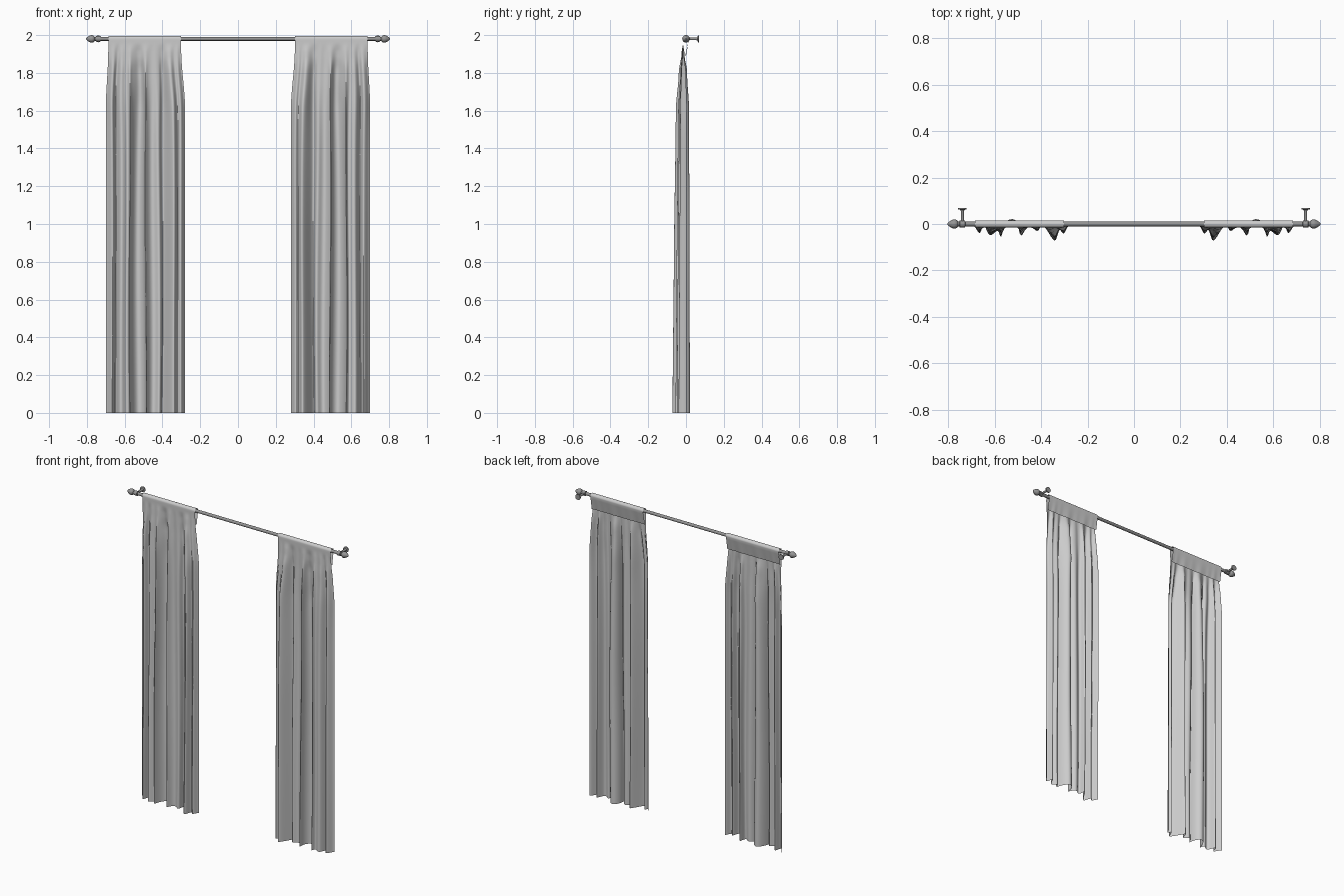
import bpy, bmesh, math
from mathutils import Vector, Matrix

cube = bpy.data.objects.get("Cube")
if cube:
    bpy.data.objects.remove(cube, do_unlink=True)

ROD_Z = 1.98
SLEEVE_R = 0.016


def make_material(name, value):
    mat = bpy.data.materials.new(name)
    mat.use_nodes = True
    colour = (value, value, value, 1)
    mat.diffuse_color = colour
    bsdf = mat.node_tree.nodes["Principled BSDF"]
    bsdf.inputs["Base Color"].default_value = colour
    bsdf.inputs["Roughness"].default_value = 0.7
    return mat


fabric = make_material("light grey fabric", 0.6)
metal = make_material("dark grey metal", 0.3)


def finish(name, bm, mat, angle):
    mesh = bpy.data.meshes.new(name)
    bm.to_mesh(mesh)
    bm.free()
    mesh.materials.append(mat)
    obj = bpy.data.objects.new(name, mesh)
    bpy.context.collection.objects.link(obj)
    bpy.ops.object.select_all(action='DESELECT')
    obj.select_set(True)
    bpy.context.view_layer.objects.active = obj
    bpy.ops.object.shade_smooth_by_angle(angle=math.radians(angle))
    return obj


def lathe(name, profile, axis, origin, sides=20):
    """Spin (distance, radius) points around an axis through origin."""
    bm = bmesh.new()
    turn = Vector((0, 0, 1)).rotation_difference(Vector(axis)).to_matrix().to_4x4()
    rings = []
    for d, r in profile:
        rings.append([bm.verts.new((r * math.cos(math.tau * i / sides),
                                    r * math.sin(math.tau * i / sides), d))
                      for i in range(sides)])
    for a, b in zip(rings, rings[1:]):
        for i in range(sides):
            j = (i + 1) % sides
            bm.faces.new((a[i], a[j], b[j], b[i]))
    bm.faces.new(rings[0][::-1])
    bm.faces.new(rings[-1])
    bm.transform(Matrix.Translation(origin) @ turn)
    return finish(name, bm, metal, 40)


def interpolate(points, t):
    """Eased interpolation through (position, value) points."""
    if t <= points[0][0]:
        return points[0][1]
    for (a, va), (b, vb) in zip(points, points[1:]):
        if t <= b:
            k = (t - a) / (b - a)
            k = k * k * (3 - 2 * k)
            return va + (vb - va) * k
    return points[-1][1]


# Fold shape across the cloth, from inner edge to outer edge
FOLDS = [(0.28, 0.4), (0.302, -0.35), (0.318, 0.0), (0.345, -1.0), (0.392, 0.8),
         (0.43, -0.1), (0.45, 0.3), (0.48, -0.55), (0.53, 1.0), (0.572, -0.65),
         (0.595, -0.1), (0.617, -0.5), (0.643, 0.6), (0.667, -0.3), (0.70, 0.6)]
# Fold depth and cloth spread by height
DEPTH = [(0, 0.046), (0.8, 0.042), (1.6, 0.035), (1.8, 0.022), (1.9, 0.008), (1.96, 0)]
SPREAD = [(1.6, 1), (1.93, 0.05), (1.97, 0)]


def cloth_point(u, y, z, depth, spread):
    x = 0.28 + 0.42 * u
    fold = interpolate(FOLDS, x)
    gather = math.sin(u * 58) * 0.0035 * math.exp(-((z - 1.72) / 0.22) ** 2)
    sway = 0.004 * math.sin(z * 3 + u * 9) * spread
    side = 0.012 * math.sin(u * math.tau * 5) * depth / 0.046 * math.sin(math.pi * u)
    narrow = 0.302 + 0.384 * u
    px = narrow + (x - narrow) * spread + side + sway * math.sin(math.pi * u)
    return px, y + depth * fold + gather * min(1, depth / 0.02), z


def make_curtain(name, sign):
    # Rows run up the front, around the rod and down the back flap
    rows = []
    count = 44
    for i in range(count + 1):
        z = 1.97 * (1 - (1 - i / count) ** 1.6)
        y = interpolate([(0, -0.025), (1.5, -0.02), (1.97, -SLEEVE_R)], z)
        rows.append((y, z, interpolate(DEPTH, z), interpolate(SPREAD, z)))
    for i in range(13):
        a = math.pi * (1 - i / 12)
        rows.append((SLEEVE_R * math.cos(a), ROD_Z + SLEEVE_R * math.sin(a), 0, 0))
    for i in range(1, 6):
        k = i / 5
        rows.append((SLEEVE_R - 0.018 * k, ROD_Z - 0.09 * k, 0.002 * k, 0.08 * k))

    bm = bmesh.new()
    columns = 130
    grid = []
    for row in rows:
        line = []
        for i in range(columns + 1):
            x, y, z = cloth_point(i / columns, *row)
            line.append(bm.verts.new((sign * x, y, z)))
        grid.append(line)
    for a, b in zip(grid, grid[1:]):
        for i in range(columns):
            face = (a[i], a[i + 1], b[i + 1], b[i])
            bm.faces.new(face if sign > 0 else face[::-1])
    return finish(name, bm, fabric, 80)


# Rod
lathe("curtain_rod", [(-0.77, 0.01), (0.77, 0.01)], (1, 0, 0), (0, 0, ROD_Z))

# Finials, collars, brackets and curtains on both sides
for side, sign in (("left", 1), ("right", -1)):
    out = (sign, 0, 0)
    lathe(side + "_finial",
          [(0.758, 0.01), (0.762, 0.015), (0.768, 0.019), (0.776, 0.02),
           (0.784, 0.018), (0.794, 0.012), (0.8, 0.008), (0.805, 0.002)],
          out, (0, 0, ROD_Z))
    lathe(side + "_collar",
          [(0.727, 0.01), (0.729, 0.015), (0.751, 0.015), (0.753, 0.01)],
          out, (0, 0, ROD_Z))
    lathe(side + "_bracket",
          [(0, 0.007), (0.055, 0.007), (0.061, 0.009), (0.063, 0.018), (0.07, 0.018)],
          (0, 1, 0), (sign * 0.74, 0, ROD_Z))
    make_curtain(side + "_curtain", sign)
